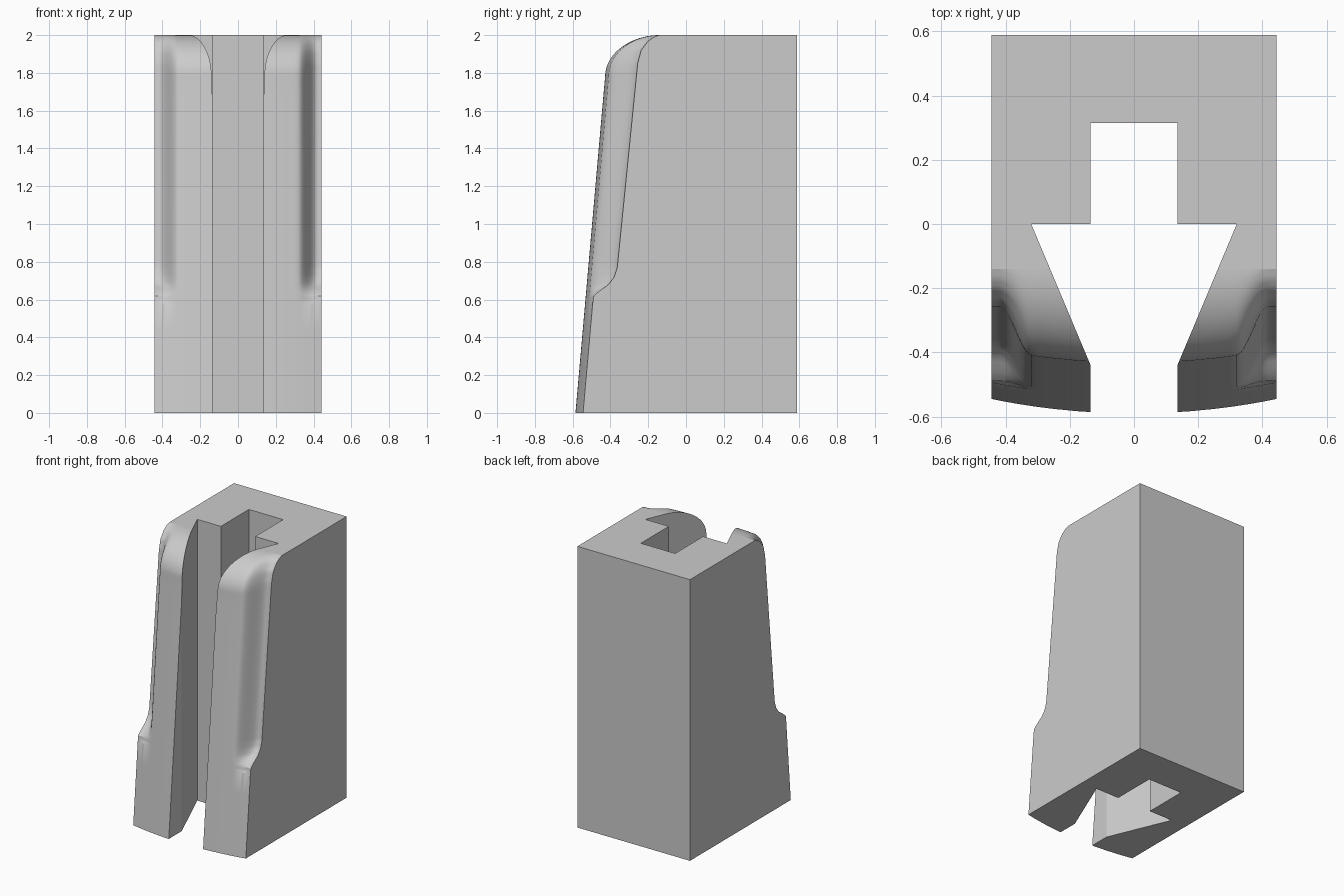
import bpy, bmesh, math

if "Cube" in bpy.data.objects:
    bpy.data.objects.remove(bpy.data.objects["Cube"])

HALF_W, BACK, TOP, ROUND_Z, TOP_Y = 0.443, 0.588, 2.0, 1.78, -0.14
# side edge of the finger recess, as (z, y)
RECESS = [(0.62, -0.488), (0.645, -0.46), (0.68, -0.41), (0.72, -0.38), (0.77, -0.364),
          (1.85, -0.256), (1.92, -0.238), (1.97, -0.2), (1.99, -0.17), (TOP, TOP_Y)]


def smoothstep(a, b, v):
    t = min(max((v - a) / (b - a), 0), 1)
    return t * t * (3 - 2 * t)


def base_front(x, z):
    """Leaning, slightly crowned front with a rounded top."""
    y = -0.59 + 0.23 * x * x + 0.088 * min(z, ROUND_Z)
    if z > ROUND_Z:
        k = (z - ROUND_Z) / (TOP - ROUND_Z)
        y = TOP_Y + (y - TOP_Y) * math.sqrt(max(0, 1 - k * k))
    return y


def front(x, z):
    """Front surface with the recess blended in at both sides."""
    y = base_front(x, z)
    points = [(0.58, base_front(HALF_W, 0.58))] + RECESS
    for (z0, y0), (z1, y1) in zip(points, points[1:]):
        if z0 < z <= z1:
            deep = y0 + (y1 - y0) * (z - z0) / (z1 - z0)
            y += max(deep - y, 0) * smoothstep(0.32, 0.42, abs(x))
    return y


def new_object(name, bm):
    bmesh.ops.recalc_face_normals(bm, faces=bm.faces)
    mesh = bpy.data.meshes.new(name)
    bm.to_mesh(mesh)
    bm.free()
    obj = bpy.data.objects.new(name, mesh)
    bpy.context.collection.objects.link(obj)
    return obj


# block with shaped front
side = [0.06, 0.17, 0.25, 0.3] + [0.32 + 0.0123 * i for i in range(11)]
xs = [-x for x in reversed(side)] + side
zs = [0.145 * i for i in range(4)]
zs += [0.58 + 0.0125 * i for i in range(17)]
zs += [0.78 + 0.1 * i for i in range(1, 10)]
zs += [ROUND_Z + (TOP - ROUND_Z) * math.sin(math.pi / 2 * i / 20) for i in range(21)]
bm = bmesh.new()
grid = [[bm.verts.new((x, front(x, z), z)) for z in zs] for x in xs]
for a, b in zip(grid, grid[1:]):
    for j in range(len(zs) - 1):
        bm.faces.new((a[j], b[j], b[j + 1], a[j + 1]))
bl, tl, br, tr = [bm.verts.new((x, BACK, z)) for x in (xs[0], xs[-1]) for z in (0, TOP)]
bm.faces.new(grid[0] + [tl, bl])
bm.faces.new(grid[-1] + [tr, br])
bm.faces.new([c[0] for c in grid] + [br, bl])
bm.faces.new([c[-1] for c in grid] + [tr, tl])
bm.faces.new((bl, tl, tr, br))
block = new_object("slotted_block", bm)

# arrow-shaped slot cutter running the full height
half = [(0.135, -0.8), (0.135, -0.44), (0.32, 0), (0.135, 0), (0.135, 0.315)]
outline = half + [(-x, y) for x, y in reversed(half)]
bm = bmesh.new()
face = bm.faces.new([bm.verts.new((x, y, -0.2)) for x, y in outline])
ext = bmesh.ops.extrude_face_region(bm, geom=[face])
bmesh.ops.translate(bm, vec=(0, 0, 2.4),
                    verts=[v for v in ext["geom"] if isinstance(v, bmesh.types.BMVert)])
cutter = new_object("slot_cutter", bm)
cutter.hide_render = True

# cut the slot
bpy.ops.object.select_all(action="DESELECT")
bpy.context.view_layer.objects.active = block
block.select_set(True)
mod = block.modifiers.new("slot", "BOOLEAN")
mod.operation, mod.solver, mod.object = "DIFFERENCE", "EXACT", cutter
bpy.ops.object.modifier_apply(modifier=mod.name)
bpy.data.objects.remove(cutter)

# smooth front, flat large faces
bpy.ops.object.shade_smooth_by_angle(angle=math.radians(30))
for poly in block.data.polygons:
    if poly.area > 0.05:
        poly.use_smooth = False

# plain grey
grey = bpy.data.materials.new("plain_grey")
colour = (0.6, 0.6, 0.6, 1)
grey.use_nodes = True
grey.diffuse_color = colour
grey.node_tree.nodes["Principled BSDF"].inputs["Base Color"].default_value = colour
block.data.materials.clear()
block.data.materials.append(grey)
